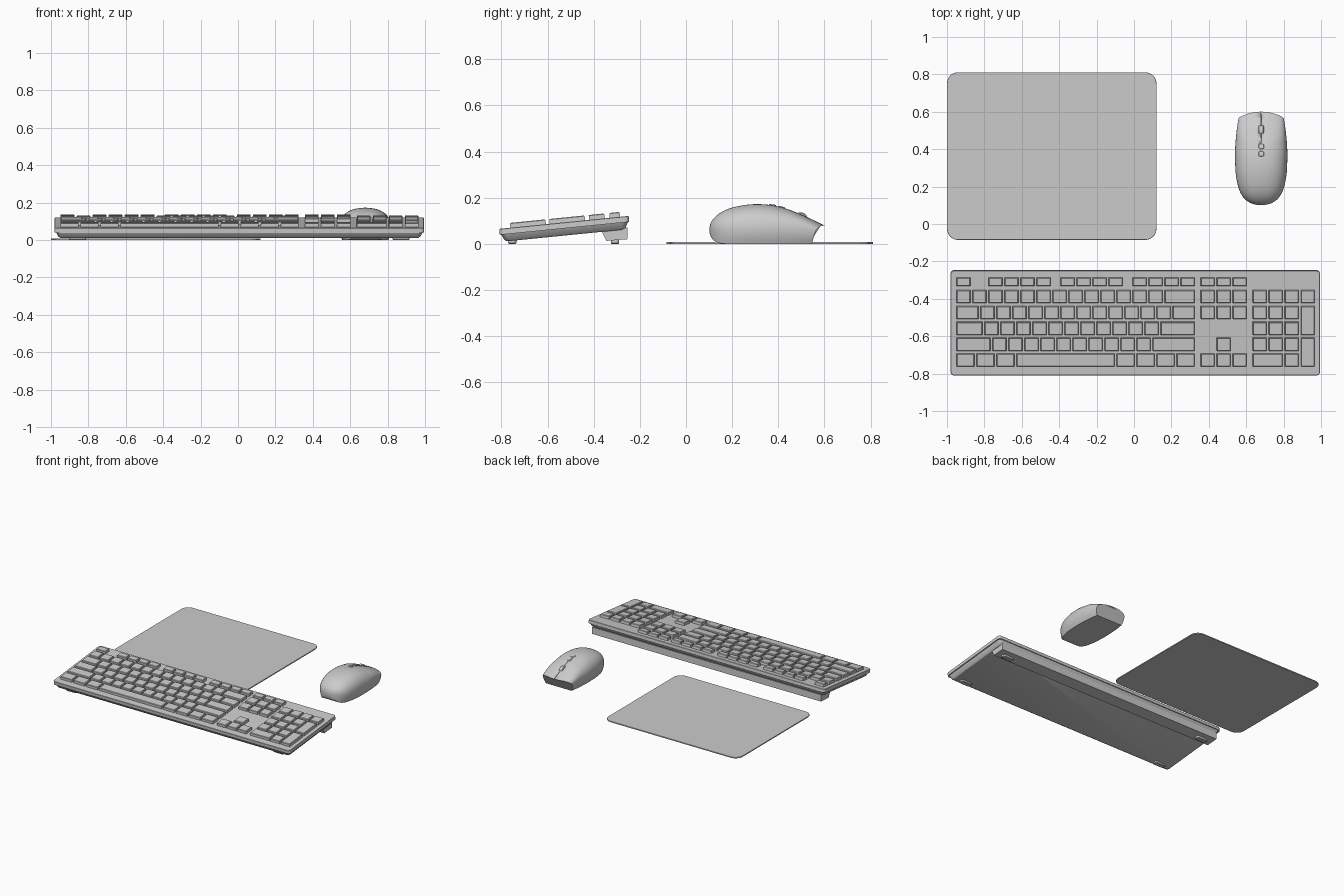
import bpy, bmesh, math
from mathutils import Matrix, Vector

if "Cube" in bpy.data.objects:
    bpy.data.objects.remove(bpy.data.objects["Cube"])


def finish(name, bm, mat=None, smooth=30):
    if mat:
        bm.transform(mat)
    bmesh.ops.recalc_face_normals(bm, faces=bm.faces[:])
    me = bpy.data.meshes.new(name)
    bm.to_mesh(me)
    bm.free()
    for p in me.polygons:
        p.use_smooth = True
    me.set_sharp_from_angle(angle=math.radians(smooth))
    ob = bpy.data.objects.new(name, me)
    bpy.context.collection.objects.link(ob)
    return ob


def loft(bm, rings):
    """Skin a list of equal-length point rings and cap both ends."""
    vs = [[bm.verts.new(p) for p in r] for r in rings]
    n = len(vs[0])
    for a, b in zip(vs, vs[1:]):
        for i in range(n):
            j = (i + 1) % n
            bm.faces.new((a[i], a[j], b[j], b[i]))
    bm.faces.new(vs[0][::-1])
    bm.faces.new(vs[-1])


def outline(x0, x1, y0, y1, r, z, seg):
    pts = []
    corners = ((x1 - r, y1 - r), (x0 + r, y1 - r), (x0 + r, y0 + r), (x1 - r, y0 + r))
    for k, (cx, cy) in enumerate(corners):
        for s in range(seg + 1):
            a = math.pi / 2 * (k + s / seg)
            pts.append((cx + r * math.cos(a), cy + r * math.sin(a), z))
    return pts


def slab(name, x0, x1, y0, y1, r, levels, mat=None, seg=6):
    """Rounded rectangle lofted through (z, inset) levels."""
    bm = bmesh.new()
    loft(bm, [outline(x0 + i, x1 - i, y0 + i, y1 - i, r, z, seg) for z, i in levels])
    return finish(name, bm, mat)


# Mouse mat
slab("mouse_mat", -1, 0.12, -0.085, 0.811, 0.06,
     [(0, 0.001), (0.002, 0), (0.006, 0), (0.008, 0.001)], seg=10)

# Keyboard frame: origin on the top front edge, tilted up to the back
TILT = math.radians(5.7)
KB = Matrix.Translation((0.007, -0.81, 0.065)) @ Matrix.Rotation(TILT, 4, 'X')
slab("keyboard_top_case", -0.988, 0.988, 0, 0.564, 0.02,
     [(-0.026, 0), (-0.002, 0), (0, 0.002)], KB)
slab("keyboard_bottom_tray", -0.98, 0.98, 0.006, 0.558, 0.02,
     [(-0.057, 0.022), (-0.05, 0.012), (-0.026, 0)], KB)

# Raised bar along the rear underside
bm = bmesh.new()
bar = [(0.44, -0.05), (0.457, -0.098), (0.55, -0.1), (0.554, -0.05)]
loft(bm, [[(x, y, z) for y, z in bar] for x in (-0.955, 0.955)])
finish("rear_riser_bar", bm, KB)

# Rubber feet
for side in (-1, 1):
    for label, y, top in (("front", -0.754, 0.025), ("rear", -0.308, 0.03)):
        cx = 0.007 + side * 0.865
        slab("%s_foot_%s" % (label, "left" if side < 0 else "right"),
             cx - 0.045, cx + 0.045, y - 0.018, y + 0.018, 0.013,
             [(0, 0.004), (0.004, 0), (top, 0)])

# Key layout: (start, width) in key units for each row
def run(start, *widths):
    out = []
    for w in widths:
        out.append((start, w))
        start += w
    return out


nav = run(15.25, 1, 1, 1)
pad3 = run(18.5, 1, 1, 1)
rows = [
    run(0, 1) + run(2, *[1] * 4) + run(6.5, *[1] * 4) + run(11, *[1] * 4) + nav,
    run(0, *[1] * 13, 2) + nav + pad3 + run(21.5, 1),
    run(0, 1.5, *[1] * 12, 1.5) + nav + pad3,
    run(0, 1.75, *[1] * 11, 2.25) + pad3,
    run(0, 2.25, *[1] * 10, 2.75) + run(16.25, 1) + pad3,
    run(0, 1.25, 1.25, 1.25, 6.25, *[1.25] * 4) + nav + run(18.5, 2, 1),
]
row_y = [(-0.331, -0.285), (-0.421, -0.352), (-0.506, -0.437),
         (-0.592, -0.522), (-0.677, -0.607), (-0.762, -0.692)]
keys = [(s, w, *row_y[i]) for i, row in enumerate(rows) for s, w in row]
keys += [(21.5, 1, row_y[3][0], row_y[2][1]), (21.5, 1, row_y[5][0], row_y[4][1])]

# Keycaps
PITCH = 0.0856
bm = bmesh.new()
for s, w, y0, y1 in keys:
    x0 = -0.949 - 0.007 + s * PITCH
    x1 = x0 + w * PITCH - 0.011
    a, b = ((y + 0.81) / math.cos(TILT) for y in (y0, y1))
    loft(bm, [[(x0 + i, a + i, z), (x1 - i, a + i, z), (x1 - i, b - i, z), (x0 + i, b - i, z)]
              for z, i in ((-0.004, 0), (0.018, 0.001), (0.021, 0.004))])
finish("keycaps", bm, KB, smooth=20)

# Mouse shell: stations of (y, top z, bottom z, half width)
MX = 0.68
stations = [
    (0.102, 0.072, 0.048, 0.02), (0.110, 0.096, 0.027, 0.052), (0.130, 0.120, 0.008, 0.084),
    (0.160, 0.141, 0.001, 0.107), (0.200, 0.157, 0, 0.123), (0.260, 0.169, 0, 0.135),
    (0.320, 0.172, 0, 0.139), (0.380, 0.166, 0, 0.140), (0.440, 0.151, 0, 0.137),
    (0.500, 0.127, 0, 0.132), (0.550, 0.104, 0, 0.127), (0.601, 0.080, 0, 0.122)]


def spline(pts, steps):
    """Catmull-Rom resampling of the stations."""
    P = [Vector(p) for p in pts]
    P = [2 * P[0] - P[1]] + P + [2 * P[-1] - P[-2]]
    for i in range(1, len(P) - 2):
        for k in range(steps):
            t = k / steps
            a, b, c, d = P[i - 1:i + 3]
            yield 0.5 * (2 * b + (c - a) * t + (2 * a - 5 * b + 4 * c - d) * t * t
                         + (3 * b - a - 3 * c + d) * t ** 3)
    yield P[-2]


def mouse_ring(y, top, bot, w):
    t = min(max((y - 0.42) / 0.18, 0), 1)
    e = 2 / (2.4 + 1.6 * t)
    bot = max(bot, 0)
    mid = 0.06 - 0.015 * t
    pts = []
    for k in range(33):
        a = math.pi * k / 32
        c, s = math.cos(a), max(math.sin(a), 0)
        pts.append((math.copysign(abs(c) ** e, c) * w, mid + (top - mid) * s ** e))
    lower = [(0.98, 0.65), (0.94, 0.33), (0.88, 0)]
    pts += [(-w * f, bot + (mid - bot) * h) for f, h in lower]
    pts += [(w * f, bot + (mid - bot) * h) for f, h in reversed(lower)]
    # the nose is bowed in plan and undercut towards the base
    return [(MX + x, y + t * t * (-2.2 * x * x - 0.4 * max(0, 0.072 - z)), z) for x, z in pts]


bm = bmesh.new()
loft(bm, [mouse_ring(*p) for p in spline(stations, 4)])
shell = finish("mouse_shell", bm, smooth=35)

# Groove between the two mouse buttons
bm = bmesh.new()
groove = [(0.43, 0.149), (0.43, 0.2), (0.64, 0.2), (0.64, 0.055)]
loft(bm, [[(MX + x, y, z) for y, z in groove] for x in (-0.0015, 0.0015)])
cutter = finish("groove_cutter", bm)
cutter.hide_render = True
cutter.hide_set(True)
mod = shell.modifiers.new("groove", 'BOOLEAN')
mod.operation, mod.object, mod.solver = 'DIFFERENCE', cutter, 'EXACT'

# Scroll wheel
bm = bmesh.new()
loft(bm, [[(MX + x, 0.497 + r * math.cos(k * math.pi / 16), 0.107 + r * math.sin(k * math.pi / 16))
           for k in range(32)]
          for x, r in ((-0.015, 0.025), (-0.011, 0.03), (0.011, 0.03), (0.015, 0.025))])
finish("scroll_wheel", bm)

# Small buttons behind the wheel
for i, (y, z, slope) in enumerate(((0.415, 0.158, -15), (0.375, 0.167, -9))):
    m = Matrix.Translation((MX, y, z)) @ Matrix.Rotation(math.radians(slope), 4, 'X')
    slab("mouse_button_%d" % (i + 1), -0.014, 0.014, -0.015, 0.015, 0.006,
         [(-0.01, 0), (0.002, 0), (0.004, 0.002)], m)
